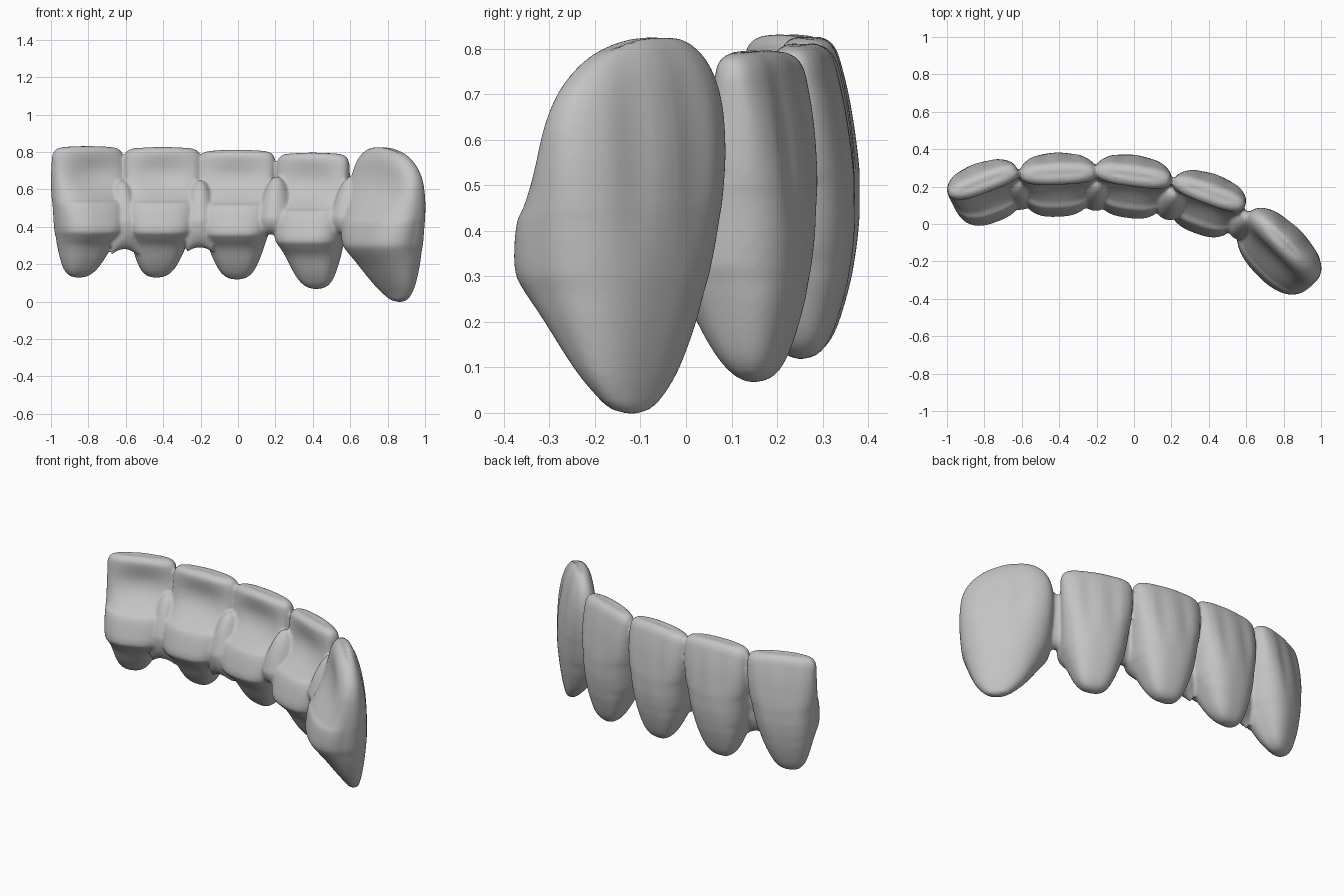
import bpy
import bmesh
from math import sin, cos, pi, radians, copysign
from mathutils import Vector

if "Cube" in bpy.data.objects:
    bpy.data.objects.remove(bpy.data.objects["Cube"], do_unlink=True)

ceramic = bpy.data.materials.new("grey_ceramic")
ceramic.use_nodes = True
GREY = (0.55, 0.55, 0.55, 1)
ceramic.diffuse_color = GREY
ceramic.node_tree.nodes["Principled BSDF"].inputs["Base Color"].default_value = GREY

SEG = 72

# Rows from tip to biting edge: height, half width, inner depth, outer depth
INCISOR = [(0, .012, .045, .06), (.012, .045, .025, .085), (.05, .078, -.005, .108),
           (.12, .106, -.04, .128), (.24, .138, -.09, .15), (.31, .155, -.14, .158),
           (.35, .166, -.162, .162), (.45, .176, -.15, .168), (.57, .185, -.118, .168),
           (.59, .187, -.095, .167), (.68, .192, -.055, .16), (.8, .195, -.025, .147),
           (.92, .195, -.005, .127), (.965, .188, .004, .115), (.99, .172, .02, .098),
           (1, .145, .038, .078)]
CANINE = [(0, .012, .085, .1), (.012, .05, .06, .115), (.05, .09, .035, .125),
          (.12, .135, -.01, .137), (.24, .185, -.085, .152), (.33, .215, -.145, .16),
          (.37, .228, -.16, .163), (.45, .24, -.155, .166), (.53, .248, -.14, .167),
          (.55, .249, -.125, .167), (.68, .252, -.085, .16), (.8, .248, -.055, .145),
          (.9, .23, -.025, .125), (.96, .2, 0, .105), (.99, .16, .02, .088),
          (1, .12, .04, .072)]


def smooth_rows(rows, steps=5):
    """Smooth interpolation through the rows, straight across the ledge."""
    out = []
    pts = [rows[0]] + rows + [rows[-1]]
    for i in range(1, len(pts) - 2):
        a, b, c, d = pts[i - 1:i + 3]
        span = c[0] - b[0]
        ledge = .5 < b[0] < .6 and span < .03
        for s in range(steps):
            t = s / steps
            row = []
            for k in range(4):
                rise = c[k] - b[k]
                m0 = m1 = rise
                if not ledge:
                    lim = 2 * abs(rise)
                    m0 = max(-lim, min(lim, (c[k] - a[k]) / (c[0] - a[0]) * span))
                    m1 = max(-lim, min(lim, (d[k] - b[k]) / (d[0] - b[0]) * span))
                row.append((2*t**3 - 3*t**2 + 1) * b[k] + (t**3 - 2*t**2 + t) * m0
                           + (3*t**2 - 2*t**3) * c[k] + (t**3 - t**2) * m1)
            out.append(row)
    out.append(list(rows[-1]))
    return out


def loft(name, rings):
    """Skin closed rings of points and cap both ends."""
    bm = bmesh.new()
    loops = [[bm.verts.new(p) for p in ring] for ring in rings]
    for a, b in zip(loops, loops[1:]):
        n = len(a)
        for i in range(n):
            bm.faces.new((a[i], a[(i + 1) % n], b[(i + 1) % n], b[i]))
    for ring in (loops[0], loops[-1]):
        centre = sum((v.co for v in ring), Vector()) / len(ring)
        hub = bm.verts.new(centre)
        for i in range(len(ring)):
            bm.faces.new((ring[i], ring[(i + 1) % len(ring)], hub))
    bmesh.ops.recalc_face_normals(bm, faces=bm.faces[:])
    mesh = bpy.data.meshes.new(name)
    bm.to_mesh(mesh)
    bm.free()
    mesh.materials.append(ceramic)
    ob = bpy.data.objects.new(name, mesh)
    bpy.context.collection.objects.link(ob)
    return ob


def bump(x, centre, width):
    return max(0, 1 - ((x - centre) / width) ** 2) ** 2


def tooth(name, rows, angle, low, high, lean=0, drop=.02, peak=0, skew=0, power=2.7):
    """Loft a crown, turn it along the arch and fit it between two corners."""
    ca, sa = cos(radians(angle)), sin(radians(angle))
    rings = []
    for h, hw, inner, outer in smooth_rows(rows):
        ring = []
        mid, half = (inner + outer) / 2, (outer - inner) / 2
        for i in range(SEG):
            t = 2 * pi * i / SEG
            c, s = cos(t), sin(t)
            p = copysign(abs(c) ** (2 / power), c)
            q = copysign(abs(s) ** (2 / power), s)
            v = mid + half * q
            if q < 0:
                # hollow inner face between side ridges, full-width ledge
                v += .04 * bump(h, .76, .22) * -q * (1 - p * p)
                p += (.08 * bump(h, .45, .2) * p - skew) * -q
            else:
                # shallow outer grooves
                v -= .007 * bump(h, .72, .4) * q * (bump(p, .35, .3) + bump(p, -.35, .3))
            u = hw * p + lean * (1 - h) ** 2
            z = h - drop * ((u - peak) / .2) ** 2 * h ** 4
            ring.append(Vector((u * ca - v * sa, u * sa + v * ca, z)))
        rings.append(ring)
    for k in range(3):
        vals = [p[k] for r in rings for p in r]
        lo, hi = min(vals), max(vals)
        for r in rings:
            for p in r:
                p[k] = low[k] + (p[k] - lo) / (hi - lo) * (high[k] - low[k])
    return loft(name, rings)


def connector(name, x, y, z, angle, below, above=.22, depth=.08):
    """Web joining two neighbours: arched below, leaning outward and thinning above."""
    ca, sa = cos(radians(angle)), sin(radians(angle))
    rings = []
    for j in range(-8, 9):
        u = j / 8
        ring = []
        for i in range(40):
            t = 2 * pi * i / 40
            up = sin(t)
            v = depth * (1 - .4 * u * u) * cos(t) + .06 * max(0, up)
            dz = above * (1 - .4 * u * u) * up if up > 0 else below * (1 + .2 * u * u) * up
            ring.append((x + .07 * u * ca - v * sa, y + .07 * u * sa + v * ca, z + dz))
        rings.append(ring)
    return loft(name, rings)


parts = [
    # Crowns along the arch
    tooth("right_end_incisor", INCISOR, 21, (-1, -.01, .128), (-.6, .347, .833),
          lean=-.05, skew=-.1),
    tooth("right_incisor", INCISOR, 2, (-.61, .038, .128), (-.2, .382, .828), lean=-.03),
    tooth("middle_incisor", INCISOR, -8, (-.21, .028, .118), (.2, .372, .813)),
    tooth("left_incisor", INCISOR, -21, (.19, -.072, .067), (.6, .289, .798), lean=.02),
    tooth("left_canine", CANINE, -47, (.55, -.378, -.002), (1.002, .087, .828),
          lean=.05, drop=.06, peak=-.06, power=2.4),
    # Webs between crowns
    connector("right_outer_web", -.608, .155, .43, 12, .15),
    connector("right_inner_web", -.205, .15, .43, -3, .14),
    connector("left_inner_web", .192, .1, .45, -15, .09),
    connector("left_outer_web", .57, -.015, .45, -35, .09, depth=.07),
]

# Fuse crowns and webs into one cast piece with soft joints
bpy.ops.object.select_all(action='DESELECT')
for part in parts:
    part.select_set(True)
bpy.context.view_layer.objects.active = parts[0]
bpy.ops.object.join()
bridge = bpy.context.view_layer.objects.active
bridge.name = "five_crown_bridge"
fuse = bridge.modifiers.new("fuse", 'REMESH')
fuse.mode = 'VOXEL'
fuse.voxel_size = .009
fuse.use_smooth_shade = True
soften = bridge.modifiers.new("soften", 'SMOOTH')
soften.factor = .5
soften.iterations = 5
bpy.ops.object.modifier_apply(modifier="fuse")
bpy.ops.object.modifier_apply(modifier="soften")
bpy.ops.object.shade_smooth_by_angle(angle=radians(45))
